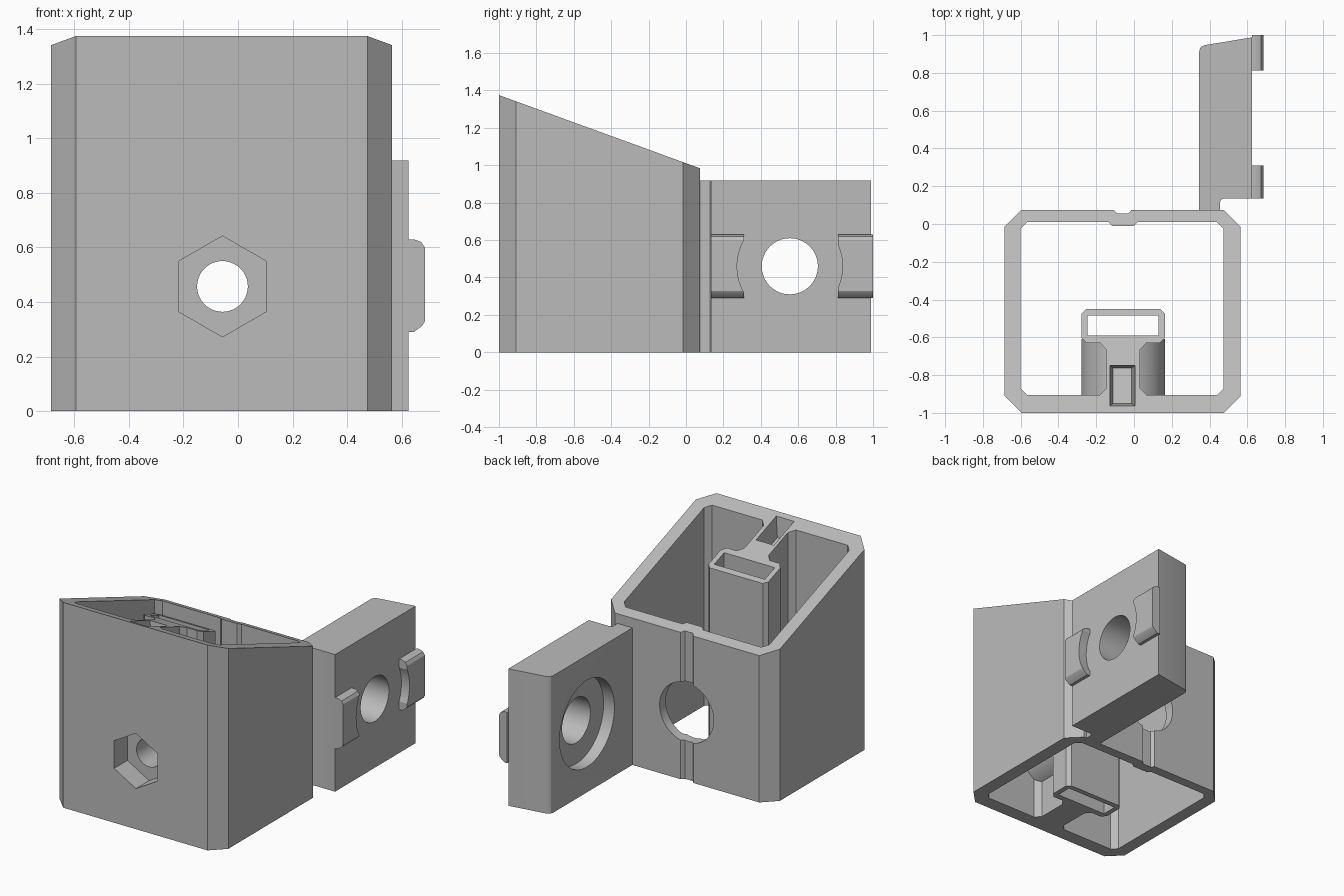
import bpy, bmesh, math

if "Cube" in bpy.data.objects:
    bpy.data.objects.remove(bpy.data.objects["Cube"], do_unlink=True)

grey = bpy.data.materials.new("light grey")
grey.use_nodes = True
colour = (0.5, 0.5, 0.5, 1)
grey.diffuse_color = colour
grey.node_tree.nodes["Principled BSDF"].inputs["Base Color"].default_value = colour


def prism(name, points, axis, low, high):
    """Extrude a 2D outline along the x, y or z axis."""
    place = {"x": lambda a, b, t: (t, a, b),
             "y": lambda a, b, t: (a, t, b),
             "z": lambda a, b, t: (a, b, t)}[axis]
    bm = bmesh.new()
    rings = [[bm.verts.new(place(a, b, t)) for a, b in points] for t in (low, high)]
    for ring in rings:
        bm.faces.new(ring)
    n = len(points)
    for i in range(n):
        j = (i + 1) % n
        bm.faces.new((rings[0][i], rings[0][j], rings[1][j], rings[1][i]))
    bmesh.ops.recalc_face_normals(bm, faces=bm.faces)
    mesh = bpy.data.meshes.new(name)
    bm.to_mesh(mesh)
    bm.free()
    mesh.materials.append(grey)
    obj = bpy.data.objects.new(name, mesh)
    bpy.context.collection.objects.link(obj)
    return obj


def rounded(cx, cy, r, sides=64):
    """Regular polygon with a vertex pointing up."""
    return [(cx + r * math.sin(2 * math.pi * i / sides),
             cy + r * math.cos(2 * math.pi * i / sides)) for i in range(sides)]


def box(x0, x1, y0, y1, c=0.0):
    """Rectangle with chamfered corners."""
    if c == 0:
        return [(x0, y0), (x1, y0), (x1, y1), (x0, y1)]
    return [(x0 + c, y0), (x1 - c, y0), (x1, y0 + c), (x1, y1 - c),
            (x1 - c, y1), (x0 + c, y1), (x0, y1 - c), (x0, y0 + c)]


def combine(target, tool, operation="DIFFERENCE"):
    """Apply a boolean and discard the tool."""
    mod = target.modifiers.new("bool", "BOOLEAN")
    mod.operation, mod.solver, mod.object = operation, "EXACT", tool
    bpy.ops.object.select_all(action="DESELECT")
    bpy.context.view_layer.objects.active = target
    target.select_set(True)
    bpy.ops.object.modifier_apply(modifier=mod.name)
    bpy.data.objects.remove(tool, do_unlink=True)


def smooth(obj):
    bpy.ops.object.select_all(action="DESELECT")
    bpy.context.view_layer.objects.active = obj
    obj.select_set(True)
    bpy.ops.object.shade_smooth_by_angle(angle=math.radians(25))


CX, CZ = -0.057, 0.457      # bolt axis
SLOPE = -0.364


def top_z(y):
    return 1.375 + SLOPE * (y + 1)


# Square tube with chamfered corners
body = prism("tube_body", box(-0.685, 0.565, -1, 0.075, 0.09), "z", 0, 1.5)
combine(body, prism("cavity", box(-0.6, 0.475, -0.905, 0.01, 0.035), "z", -0.1, 1.6))

# Inner web and channel, mirrored about the bolt axis
half = [(0.125, -0.93), (0.125, -0.905), (0.09, -0.87), (0.09, -0.665),
        (0.122, -0.63), (0.195, -0.63), (0.222, -0.6), (0.222, -0.475), (0.197, -0.45)]
core = [(CX + x, y) for x, y in half] + [(CX - x, y) for x, y in reversed(half)]
combine(body, prism("core", core, "z", 0, 1.5), "UNION")
combine(body, prism("boss", rounded(CX, CZ, 0.222), "y", -0.93, -0.61), "UNION")

# Bump and groove down the back wall
bump = [(-0.145, 0.02), (-0.115, -0.01), (0.0, -0.01), (0.03, 0.02)]
combine(body, prism("bump", bump, "z", 0, 1.5), "UNION")
groove = [(-0.12, 0.09), (-0.09, 0.055), (-0.03, 0.055), (0.0, 0.09)]
combine(body, prism("groove", groove, "z", -0.1, 1.6))

# Openings: channel, hexagonal nut pocket, bolt bore, rear access hole
combine(body, prism("channel", box(-0.245, 0.13, -0.59, -0.485), "z", -0.1, 1.6))
combine(body, prism("nut_pocket", rounded(CX, CZ, 0.185, 6), "y", -1.1, -0.86))
combine(body, prism("bore", rounded(CX, CZ, 0.093), "y", -1.1, -0.3))
combine(body, prism("rear_hole", rounded(CX, CZ, 0.2), "y", -0.1, 0.2))

# Slanted top
slant = [(-1.2, top_z(-1.2)), (0.3, top_z(0.3)), (0.3, 2), (-1.2, 2)]
combine(body, prism("slant", slant, "x", -1, 1))

# Tapered slot in the top of the web, following the slant
slot = prism("slot", box(-0.11, -0.012, -0.95, -0.762), "z", -0.13, 0.02)
for v in slot.data.vertices:
    if v.co.z > 0:
        v.co.x += math.copysign(0.02, v.co.x - CX)
        v.co.y += math.copysign(0.015, v.co.y + 0.86)
    v.co.z += top_z(v.co.y)
combine(body, slot)
smooth(body)

# Side plate with through hole and counterbore
HY, HZ = 0.555, 0.46
plate_outline = [(0.345, 0.075), (0.455, 0.075), (0.455, 0.115), (0.461, 0.129),
                 (0.475, 0.135), (0.625, 0.135), (0.625, 0.988), (0.375, 0.947),
                 (0.36, 0.941), (0.349, 0.929), (0.345, 0.912)]
plate = prism("side_plate", plate_outline, "z", 0, 0.918)
combine(plate, prism("hole", rounded(HY, HZ, 0.15), "x", 0.2, 0.8))
combine(plate, prism("counterbore", rounded(HY, HZ, 0.29), "x", 0.2, 0.425))
smooth(plate)

# Locating lugs with a concave inner edge
lug_outline = [(0.625, 0.63), (0.645, 0.63), (0.672, 0.62), (0.685, 0.6),
               (0.685, 0.328), (0.675, 0.312), (0.645, 0.29), (0.625, 0.29)]
for name, y0, y1 in (("near_lug", 0.135, 0.31), ("far_lug", 0.813, 1.0)):
    lug = prism(name, lug_outline, "y", y0, y1)
    combine(lug, prism("arc", rounded(HY, HZ, 0.282), "x", 0.5, 0.8))
    smooth(lug)
